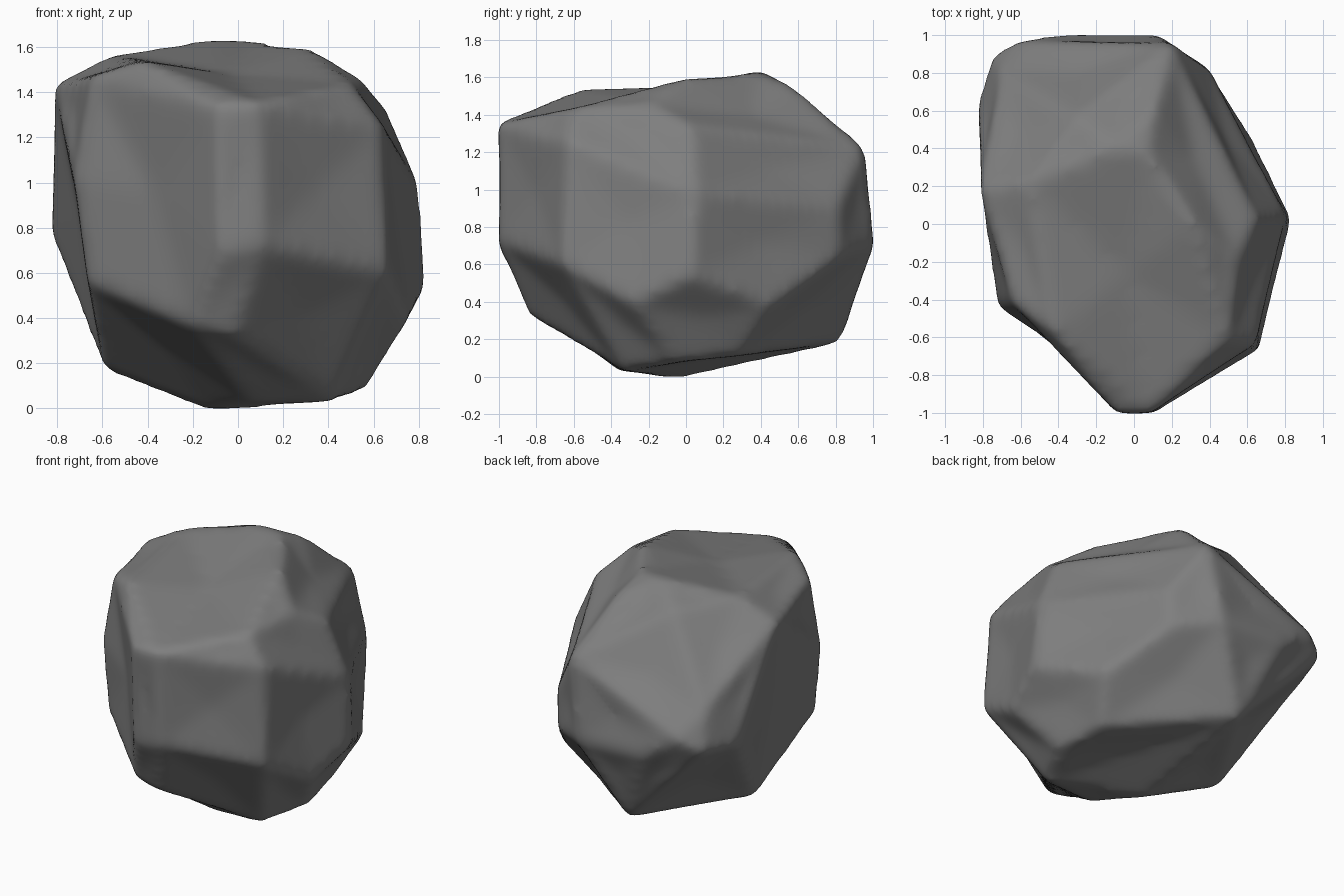
import bpy, bmesh
from mathutils import Matrix

cube = bpy.data.objects.get("Cube")
if cube:
    bpy.data.objects.remove(cube, do_unlink=True)

# Corner points of the rock, listed region by region
CORNERS = [
    # crown
    (-.1, .4, 1.63), (.07, .38, 1.62), (-.55, .22, 1.56), (-.81, .18, 1.43), (.32, 0, 1.59),
    (.1, .58, 1.54), (-.3, .56, 1.52),
    # front brow and nose
    (-.64, -.42, 1.47), (-.42, -.58, 1.53), (.08, -1, 1.35), (-.09, -1, 1.34),
    (.5, -.6, 1.43), (.55, -.2, 1.45), (.64, -.63, 1.25),
    (.1, -1, .72), (-.08, -.99, .68), (-.02, -.83, .32), (-.2, -.82, .36),
    # right flank
    (.66, -.66, .6), (.65, .03, 1.33), (.8, .05, .98), (.83, .03, .54),
    (.75, -.28, .39), (.62, .46, .38),
    # back
    (.2, .95, 1.22), (.4, .81, .9), (.39, .82, .64), (.12, 1, .7),
    (-.37, 1, .72), (-.6, .97, .88), (-.75, .89, .8), (-.7, .8, 1.03),
    # left flank
    (-.83, .62, .78), (-.8, -.1, 1.25), (-.72, -.43, 1), (-.66, -.45, .55),
    # underside
    (-.13, -.04, -.01), (.42, -.33, .03), (.56, -.05, .08), (.5, .28, .11),
    (-.15, .82, .18), (-.59, .1, .17), (.05, -.35, .03),
]
EDGE_WEAR = 1.01  # corners start slightly proud, since wear pulls them in

# Faceted hull with slightly dished faces
bm = bmesh.new()
for corner in CORNERS:
    bm.verts.new(corner)
centre = Matrix.Translation((0, 0, -.8))
bmesh.ops.scale(bm, vec=[EDGE_WEAR] * 3, space=centre, verts=bm.verts)
hull = bmesh.ops.convex_hull(bm, input=bm.verts)
loose = {v for v in hull["geom_interior"] if isinstance(v, bmesh.types.BMVert)}
bmesh.ops.delete(bm, geom=list(loose), context="VERTS")
bmesh.ops.dissolve_limit(bm, angle_limit=0.26, verts=bm.verts, edges=bm.edges)
bmesh.ops.recalc_face_normals(bm, faces=bm.faces)
bmesh.ops.poke(bm, faces=bm.faces, offset=-0.07, use_relative_offset=True)
mesh = bpy.data.meshes.new("rock")
bm.to_mesh(mesh)
bm.free()
rock = bpy.data.objects.new("rock", mesh)
bpy.context.collection.objects.link(rock)

# Even the surface out and wear down the edges
remesh = rock.modifiers.new("even_surface", "REMESH")
remesh.mode = "VOXEL"
remesh.voxel_size = 0.03
wear = rock.modifiers.new("worn_edges", "SMOOTH")
wear.factor = 0.5
wear.iterations = 16
graph = bpy.context.evaluated_depsgraph_get()
rock.data = bpy.data.meshes.new_from_object(rock.evaluated_get(graph))
rock.modifiers.clear()

# Rest the rock on the ground
lowest = min(v.co.z for v in rock.data.vertices)
rock.data.transform(Matrix.Translation((0, 0, -lowest)))

# Plain grey stone
stone = bpy.data.materials.new("grey_stone")
stone.use_nodes = True
grey = (0.21, 0.21, 0.21, 1)
stone.diffuse_color = grey
shader = stone.node_tree.nodes["Principled BSDF"]
shader.inputs["Base Color"].default_value = grey
shader.inputs["Roughness"].default_value = 0.9
rock.data.materials.clear()
rock.data.materials.append(stone)
for face in rock.data.polygons:
    face.use_smooth = True
